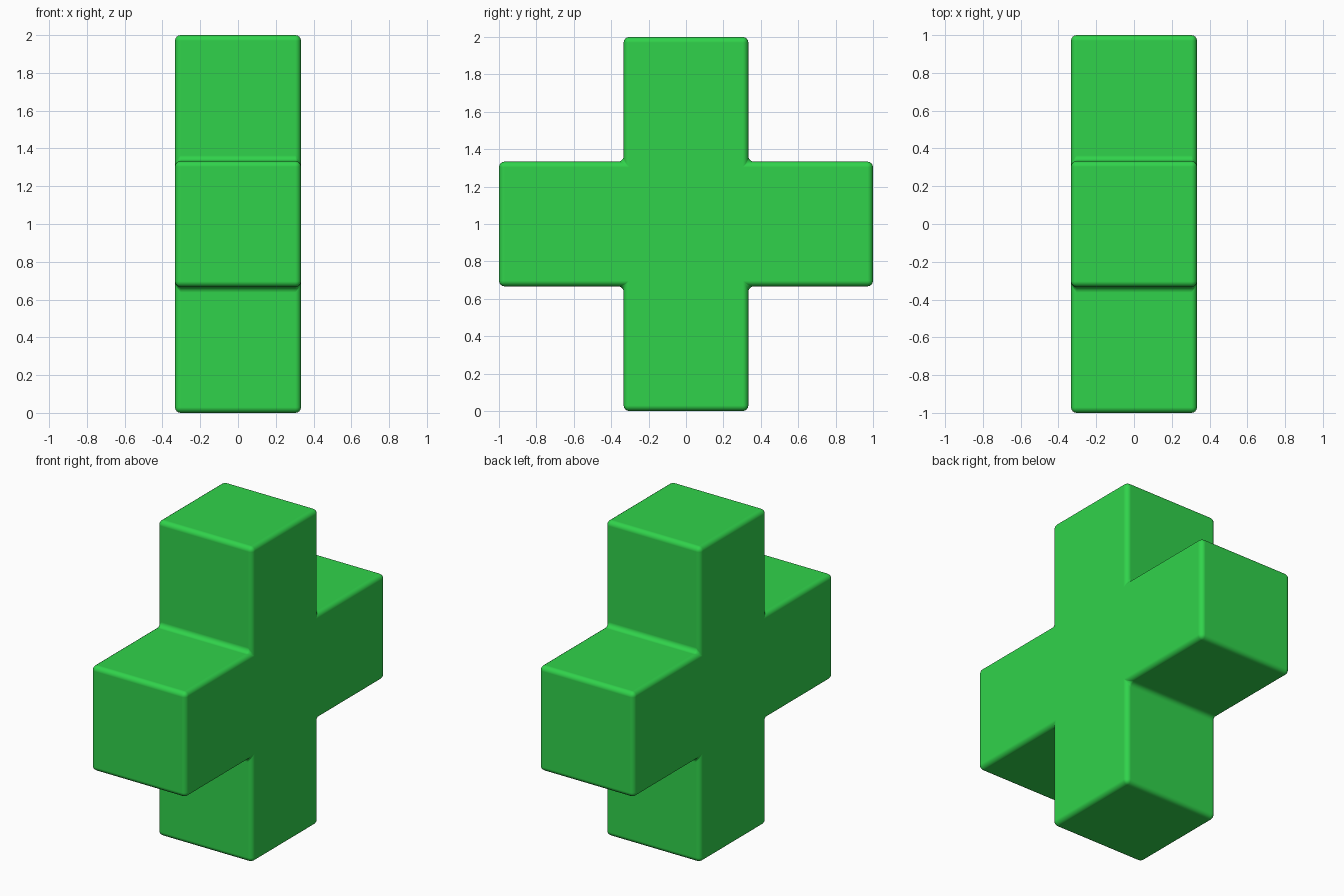
import bpy, bmesh

if "Cube" in bpy.data.objects:
    bpy.data.objects.remove(bpy.data.objects["Cube"])

ARM = 1 / 3      # half width of each arm
REACH = 1.0      # arm length from the centre
MID = 1.0        # height of the centre

# Plus-shaped profile: three corners per arm, turned through four quarters
profile = []
y1, z1 = [(REACH, -ARM), (REACH, ARM), (ARM, ARM)], None
for quarter in range(4):
    for y, z in y1:
        for _ in range(quarter):
            y, z = -z, y
        profile.append((y, z))

# Extrude the profile across x
bm = bmesh.new()
face = bm.faces.new([bm.verts.new((-ARM, y, z + MID)) for y, z in profile])
ext = bmesh.ops.extrude_face_region(bm, geom=[face])
verts = [v for v in ext["geom"] if isinstance(v, bmesh.types.BMVert)]
bmesh.ops.translate(bm, verts=verts, vec=(2 * ARM, 0, 0))
bmesh.ops.recalc_face_normals(bm, faces=bm.faces[:])

mesh = bpy.data.meshes.new("plus_block")
bm.to_mesh(mesh)
bm.free()
plus = bpy.data.objects.new("plus_block", mesh)
bpy.context.collection.objects.link(plus)

# Rounded edges, outside and inside corners alike
bevel = plus.modifiers.new("rounded_edges", "BEVEL")
bevel.width = 0.03
bevel.segments = 4
bevel.limit_method = "ANGLE"
bevel.harden_normals = True

# Green, smooth shaded
mat = bpy.data.materials.new("green")
mat.diffuse_color = (0.03, 0.65, 0.07, 1)
mat.use_nodes = True
mat.node_tree.nodes["Principled BSDF"].inputs["Base Color"].default_value = mat.diffuse_color
mesh.materials.append(mat)
for p in mesh.polygons:
    p.use_smooth = True
